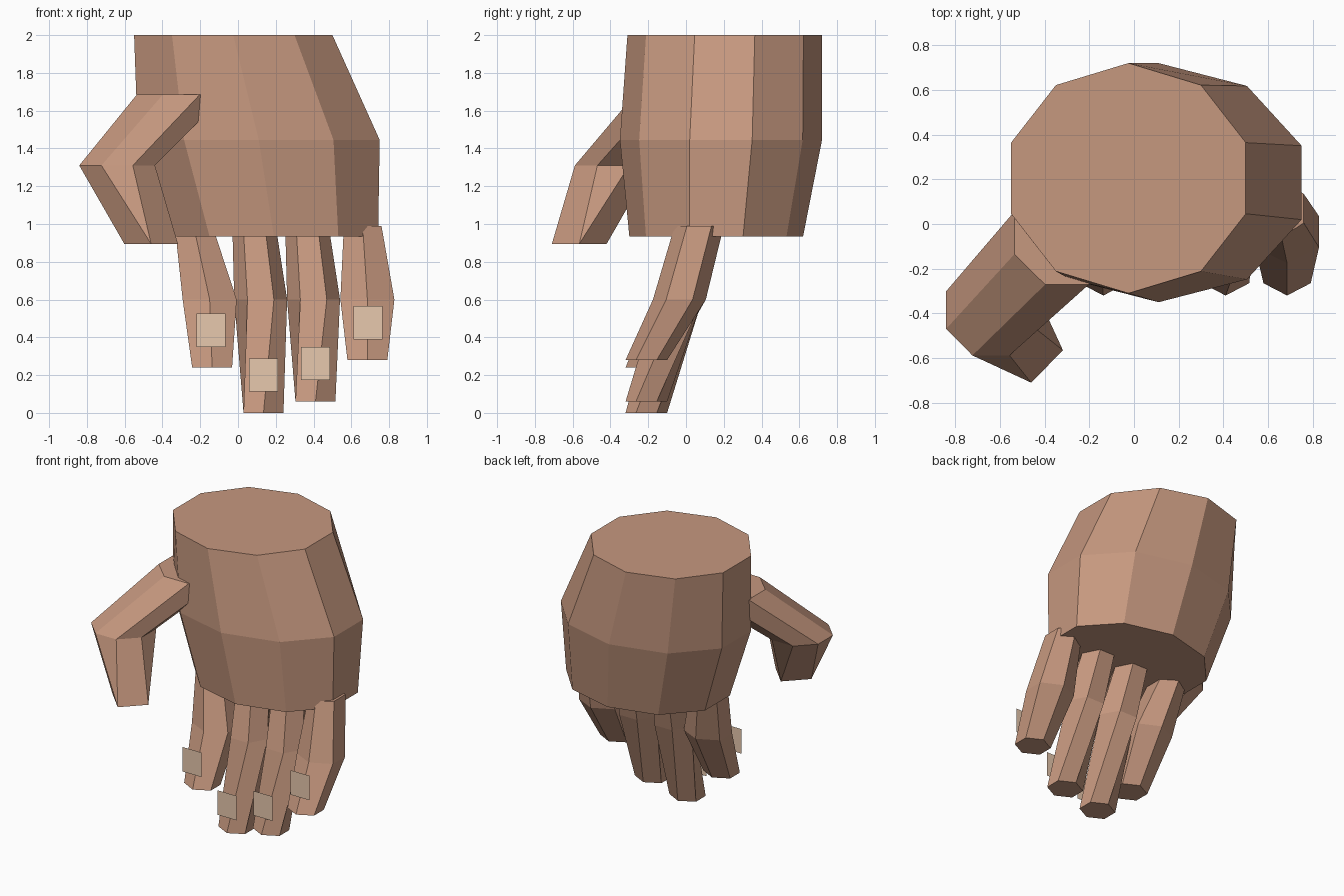
import bpy, bmesh, math

if "Cube" in bpy.data.objects:
    bpy.data.objects.remove(bpy.data.objects["Cube"])


def material(name, rgb):
    m = bpy.data.materials.new(name)
    m.diffuse_color = (*rgb, 1)
    m.use_nodes = True
    m.node_tree.nodes["Principled BSDF"].inputs["Base Color"].default_value = m.diffuse_color
    return m


skin = material("skin", (0.565, 0.314, 0.212))
nail_mat = material("nail", (0.84, 0.61, 0.44))


def finish(name, bm, mat):
    me = bpy.data.meshes.new(name)
    bm.to_mesh(me)
    bm.free()
    me.materials.append(mat)
    ob = bpy.data.objects.new(name, me)
    bpy.context.collection.objects.link(ob)
    return ob


def ring(n, x, y, z, rx, ry, phase=0.0, snap=0):
    """Horizontal polygon; snap pulls its corners together in pairs."""
    pts = []
    for k in range(n):
        a = phase + 360 * k / n
        if snap:
            a = math.floor(a / snap + 0.5) * snap
        a = math.radians(a)
        pts.append((x + rx * math.cos(a), y + ry * math.sin(a), z))
    return pts


def loft(name, rings, mat):
    """Skin a stack of rings and close both ends."""
    bm = bmesh.new()
    loops = [[bm.verts.new(p) for p in r] for r in rings]
    n = len(loops[0])
    for a, b in zip(loops, loops[1:]):
        for i in range(n):
            j = (i + 1) % n
            bm.faces.new((a[i], a[j], b[j], b[i]))
    bm.faces.new(loops[0])
    bm.faces.new(loops[-1])
    bmesh.ops.remove_doubles(bm, verts=bm.verts, dist=0.0005)
    bmesh.ops.recalc_face_normals(bm, faces=bm.faces)
    return finish(name, bm, mat)


# Palm and wrist: three ten-sided rings
loft("palm", [
    ring(10, 0.19, 0.16, 0.935, 0.58, 0.46, 18),
    ring(10, 0.11, 0.185, 1.445, 0.673, 0.535, 18),
    ring(10, -0.025, 0.205, 2.0, 0.552, 0.515, 18),
], skin)

# Fingers: tip x, tip z, knuckle x, root x, twist, nail x, nail z, nail y
fingers = {
    "index": (-0.137, 0.24, -0.15, -0.235, 0, -0.143, 0.437, -0.32),
    "middle": (0.135, 0.0, 0.12, 0.085, 30, 0.135, 0.20, -0.32),
    "ring": (0.41, 0.06, 0.40, 0.365, 30, 0.41, 0.262, -0.302),
    "little": (0.685, 0.28, 0.685, 0.66, 0, 0.688, 0.477, -0.28),
}
for name, (tx, tz, kx, rx, twist, nx, nz, ny) in fingers.items():
    loft(name + "_finger", [
        ring(6, tx, -0.21, tz, 0.122, 0.11, 30),
        ring(6, kx, -0.035, 0.6, 0.14 if twist else 0.165, 0.14, 30 + twist),
        ring(6, rx, 0.07, 0.99, 0.115, 0.13, 30 + twist),
    ], skin)
    # Flat nail in front of the fingertip
    bm = bmesh.new()
    w, h = 0.076, 0.088
    bm.faces.new([bm.verts.new((nx + sx * w, ny, nz + sz * h))
                  for sx, sz in ((-1, -1), (1, -1), (1, 1), (-1, 1))])
    finish(name + "_nail", bm, nail_mat)

# Thumb: bent eight-sided limb narrowing to a four-sided tip
loft("thumb", [
    ring(8, -0.46, -0.565, 0.895, 0.142, 0.145, 22.5, snap=90),
    ring(8, -0.64, -0.385, 1.31, 0.217, 0.22, 22.5),
    ring(8, -0.30, -0.04, 1.685, 0.255, 0.25, 22.5),
], skin)
